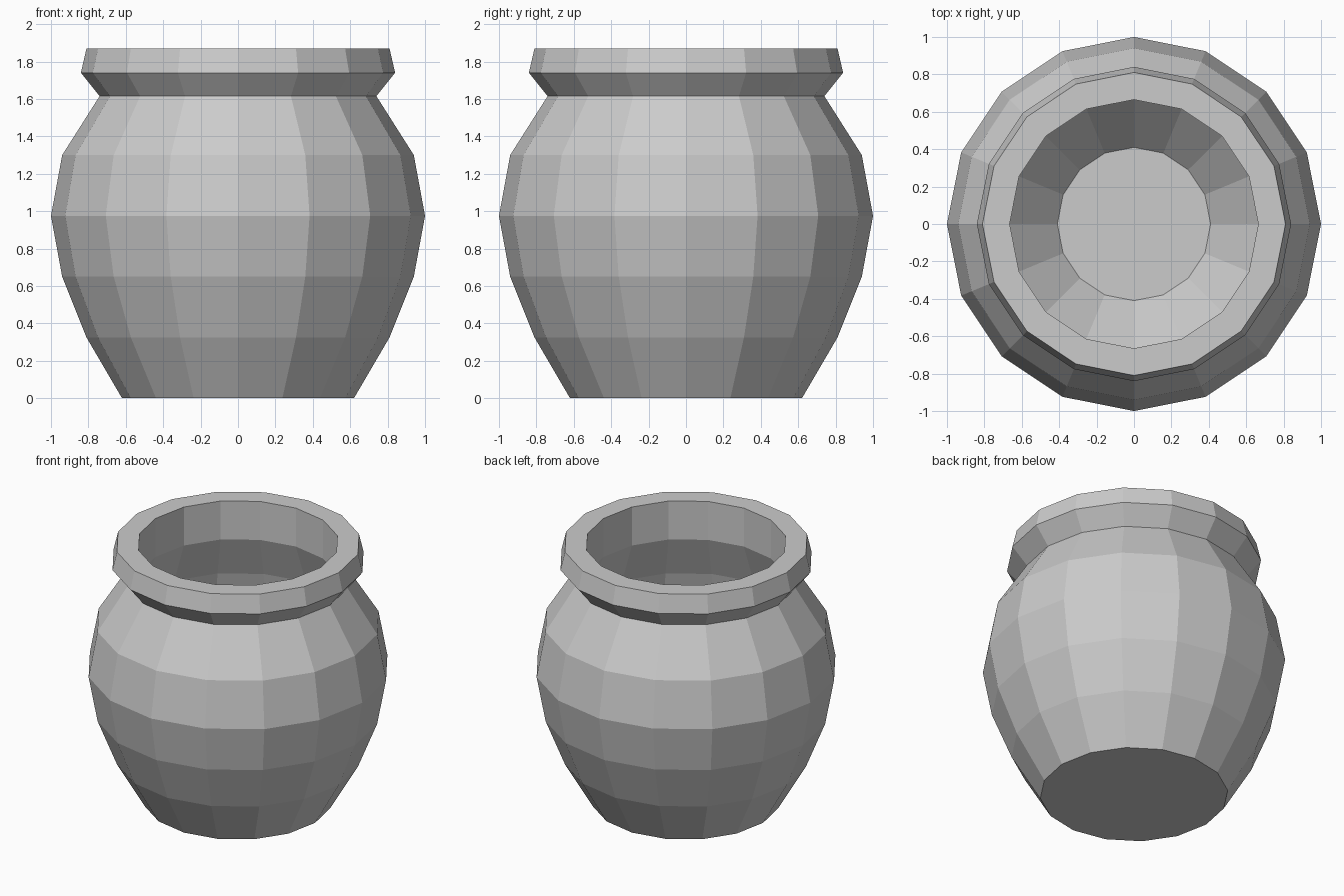
import bpy, bmesh
from math import cos, sin, pi

if "Cube" in bpy.data.objects:
    bpy.data.objects.remove(bpy.data.objects["Cube"])

SIDES = 16

# Pot profile (radius, height): outside going up, then inside going down
PROFILE = [
    (0.62, 0.0), (0.81, 0.325), (0.94, 0.65), (1.0, 0.975),
    (0.94, 1.30), (0.74, 1.615), (0.84, 1.74), (0.81, 1.87),
    (0.665, 1.87), (0.665, 1.59), (0.78, 1.29), (0.85, 0.975),
    (0.79, 0.67), (0.67, 0.38), (0.41, 0.10),
]


def lathe(name, profile, sides):
    bm = bmesh.new()
    rings = [[bm.verts.new((r * cos(2 * pi * i / sides), r * sin(2 * pi * i / sides), z))
              for i in range(sides)] for r, z in profile]
    for a, b in zip(rings, rings[1:]):
        for i in range(sides):
            j = (i + 1) % sides
            bm.faces.new((a[i], a[j], b[j], b[i]))
    # Base and inner floor
    bm.faces.new(rings[0][::-1])
    bm.faces.new(rings[-1])
    bmesh.ops.recalc_face_normals(bm, faces=bm.faces)
    mesh = bpy.data.meshes.new(name)
    bm.to_mesh(mesh)
    bm.free()
    obj = bpy.data.objects.new(name, mesh)
    bpy.context.collection.objects.link(obj)
    return obj


# Hollow clay pot with flared rim
lathe("pot", PROFILE, SIDES)
